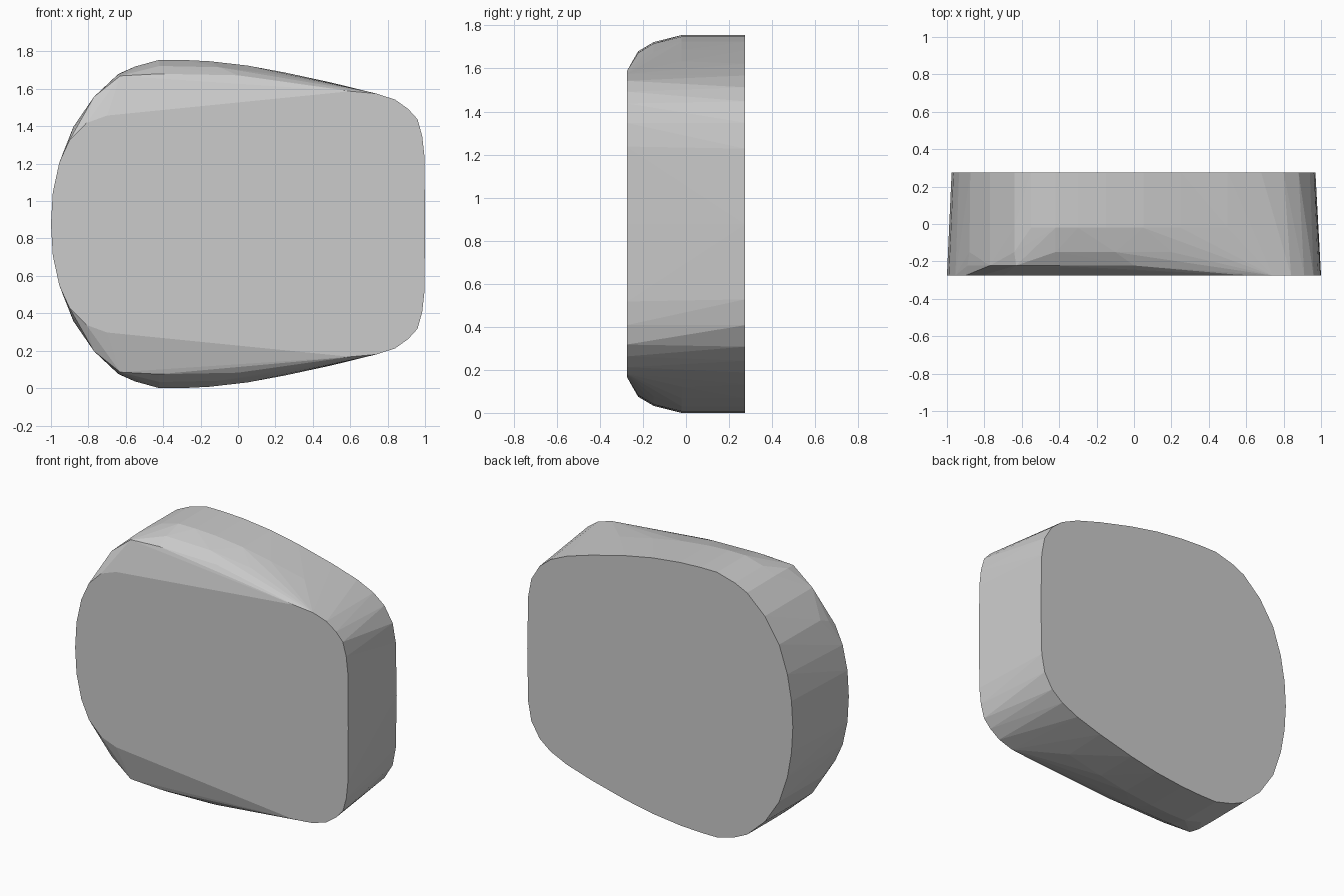
import bpy
import bmesh

cube = bpy.data.objects.get("Cube")
if cube:
    bpy.data.objects.remove(cube, do_unlink=True)

MID = 0.8775  # height of the symmetry plane

# Upper half outlines per depth layer: (x, height above the symmetry plane)
layers = {
    # flat front face
    -0.275: [(-1, 0), (-0.99, 0.17), (-0.955, 0.33), (-0.9, 0.45), (-0.81, 0.54),
             (-0.7, 0.58), (0.6, 0.71), (0.74, 0.697), (0.84, 0.665), (0.91, 0.615),
             (0.96, 0.56), (0.985, 0.47), (0.997, 0.36), (1, 0)],
    # rounded shoulder
    -0.222: [(-0.89, 0.49), (-0.77, 0.68), (-0.63, 0.792), (-0.42, 0.803), (0, 0.795)],
    -0.15: [(-0.88, 0.52), (-0.64, 0.8), (-0.42, 0.845), (-0.1, 0.838), (0.2, 0.8)],
    -0.02: [(-0.64, 0.802), (-0.55, 0.842), (-0.42, 0.8775), (-0.3, 0.8775),
            (-0.15, 0.87), (0.05, 0.847), (0.25, 0.81), (0.5, 0.756)],
    # flat back face
    0.275: [(-0.975, 0), (-0.965, 0.17), (-0.935, 0.34), (-0.875, 0.52), (-0.77, 0.68),
            (-0.64, 0.8), (-0.55, 0.842), (-0.42, 0.8775), (-0.3, 0.8775),
            (-0.15, 0.87), (0.05, 0.847), (0.25, 0.808), (0.5, 0.745), (0.68, 0.69),
            (0.8, 0.635), (0.88, 0.57), (0.94, 0.47), (0.963, 0.35), (0.97, 0)],
}

# Mirror every outline and wrap a convex shell around them
bm = bmesh.new()
for y, outline in layers.items():
    for x, h in outline:
        for side in ((1, -1) if h else (1,)):
            bm.verts.new((x, y, MID + side * h))
hull = bmesh.ops.convex_hull(bm, input=bm.verts)
bmesh.ops.delete(bm, geom=list({v for v in hull["geom_interior"] + hull["geom_unused"]
                                if isinstance(v, bmesh.types.BMVert)}), context="VERTS")
bmesh.ops.dissolve_limit(bm, angle_limit=0.01, verts=bm.verts, edges=bm.edges)
bmesh.ops.recalc_face_normals(bm, faces=bm.faces)

mesh = bpy.data.meshes.new("rounded_block")
bm.to_mesh(mesh)
bm.free()
block = bpy.data.objects.new("rounded_block", mesh)
bpy.context.collection.objects.link(block)

# Plain grey
grey = bpy.data.materials.new("light_grey")
grey.use_nodes = True
color = (0.6, 0.6, 0.6, 1)
grey.diffuse_color = color
grey.node_tree.nodes["Principled BSDF"].inputs["Base Color"].default_value = color
mesh.materials.append(grey)
